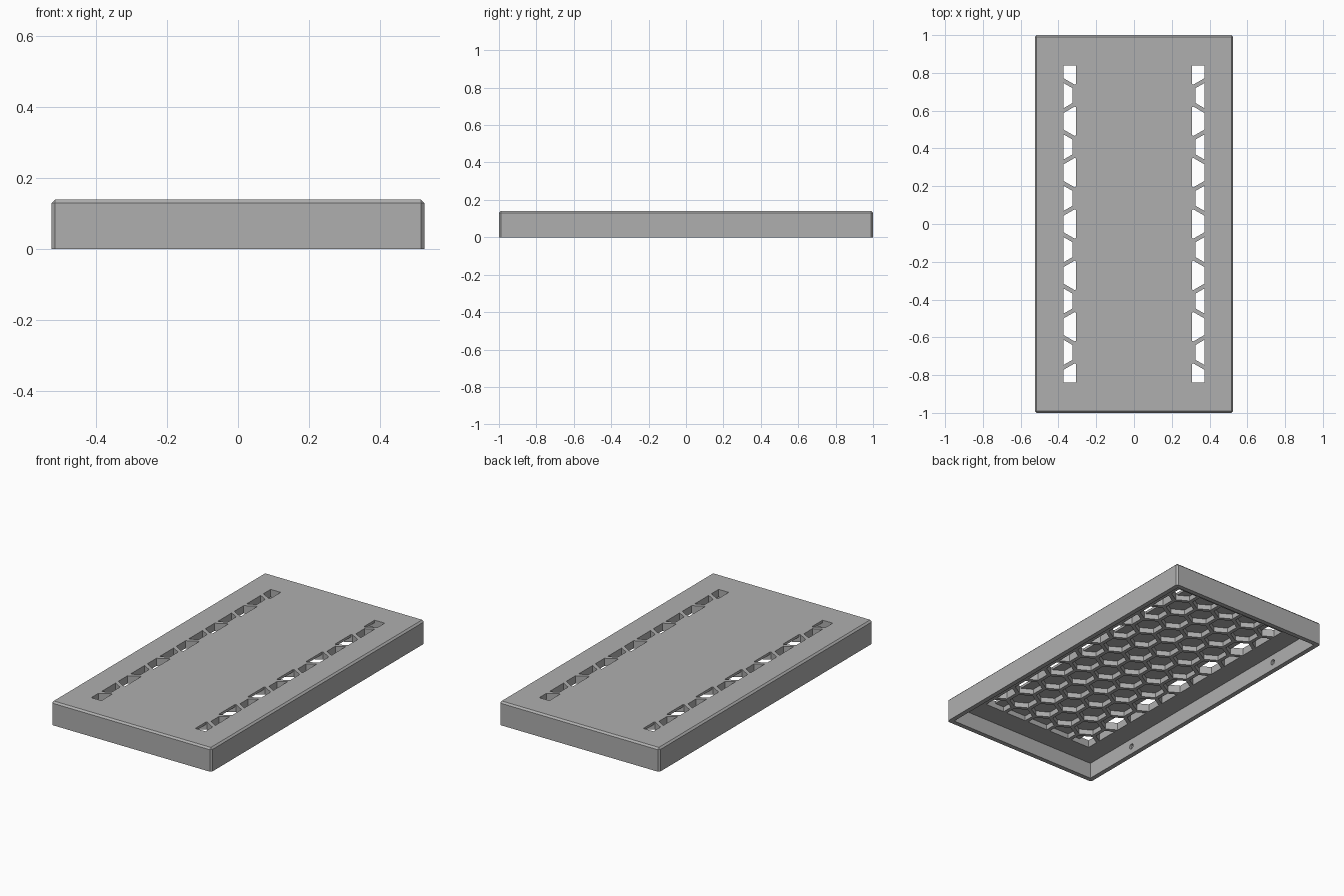
import bpy, bmesh, math

if "Cube" in bpy.data.objects:
    bpy.data.objects.remove(bpy.data.objects["Cube"], do_unlink=True)

# Overall sizes
WIDTH, LENGTH, HEIGHT = 1.05, 2.0, 0.14
WALL, CHAMFER = 0.028, 0.01
PLATE_Z, CEILING_Z = 0.095, 0.125          # underside of plate, roof of pockets
GRID_X, GRID_Y, COVER_X = 0.374, 0.84, 0.308
PITCH, HEX_FLAT = 0.157, 0.135

grey = bpy.data.materials.new("Plain grey")
grey.use_nodes = True
colour = (0.43, 0.43, 0.43, 1)
grey.diffuse_color = colour
grey.node_tree.nodes["Principled BSDF"].inputs["Base Color"].default_value = colour


def make_object(name, bm):
    bmesh.ops.recalc_face_normals(bm, faces=bm.faces)
    mesh = bpy.data.meshes.new(name)
    bm.to_mesh(mesh)
    bm.free()
    mesh.materials.append(grey)
    ob = bpy.data.objects.new(name, mesh)
    bpy.context.collection.objects.link(ob)
    return ob


def add_prism(bm, outline, z0, z1):
    low = [bm.verts.new((x, y, z0)) for x, y in outline]
    high = [bm.verts.new((x, y, z1)) for x, y in outline]
    bm.faces.new(low[::-1])
    bm.faces.new(high)
    n = len(outline)
    for i in range(n):
        j = (i + 1) % n
        bm.faces.new((low[i], low[j], high[j], high[i]))


def rectangle(x0, x1, y0, y1):
    return [(x0, y0), (x1, y0), (x1, y1), (x0, y1)]


def clip(outline, axis, limit, sign):
    """Keep the part of an outline where sign * coordinate <= sign * limit."""
    kept = []
    for a, b in zip(outline, outline[1:] + outline[:1]):
        da, db = sign * (a[axis] - limit), sign * (b[axis] - limit)
        if da <= 0:
            kept.append(a)
        if da * db < 0:
            t = da / (da - db)
            kept.append((a[0] + t * (b[0] - a[0]), a[1] + t * (b[1] - a[1])))
    return kept


def clip_box(outline, x0, x1, y0, y1):
    for axis, limit, sign in ((0, x0, -1), (0, x1, 1), (1, y0, -1), (1, y1, 1)):
        outline = clip(outline, axis, limit, sign)
    return outline


def honeycomb():
    """Staggered rows of hexagons with points along y."""
    radius = HEX_FLAT / math.sqrt(3)
    for row in range(-6, 7):
        y = row * PITCH * math.sqrt(3) / 2
        count = 6 if row % 2 else 5
        for i in range(count):
            x = (i - (count - 1) / 2) * PITCH
            yield [(x + radius * math.cos(math.radians(30 + 60 * k)),
                    y + radius * math.sin(math.radians(30 + 60 * k))) for k in range(6)]


# Outer block, chamfered everywhere except the bottom rim
bm = bmesh.new()
add_prism(bm, rectangle(-WIDTH / 2, WIDTH / 2, -LENGTH / 2, LENGTH / 2), 0, HEIGHT)
edges = [e for e in bm.edges if max(v.co.z for v in e.verts) > 0]
bmesh.ops.bevel(bm, geom=edges, offset=CHAMFER, segments=1, affect='EDGES')
cover = make_object("vented_cover", bm)

# Hollow underside
bm = bmesh.new()
inner_x, inner_y = WIDTH / 2 - WALL, LENGTH / 2 - WALL
add_prism(bm, rectangle(-inner_x, inner_x, -inner_y, inner_y), -0.05, PLATE_Z)
cavity = make_object("cavity_cutter", bm)

# Honeycomb pockets, trimmed to the grille rectangle
bm = bmesh.new()
for cell in honeycomb():
    add_prism(bm, clip_box(cell, -GRID_X, GRID_X, -GRID_Y, GRID_Y), PLATE_Z - 0.02, CEILING_Z)
pockets = make_object("pocket_cutter", bm)

# Slots where the outer cells break through the top
bm = bmesh.new()
for cell in honeycomb():
    for x0, x1 in ((-GRID_X, -COVER_X), (COVER_X, GRID_X)):
        part = clip_box(cell, x0, x1, -GRID_Y, GRID_Y)
        if len(part) > 2:
            add_prism(bm, part, PLATE_Z - 0.01, HEIGHT + 0.05)
slots = make_object("slot_cutter", bm)

# Small round dimples inside the long walls
bm = bmesh.new()
for side in (-1, 1):
    for y in (-0.615, 0.615):
        ret = bmesh.ops.create_cone(bm, cap_ends=True, segments=20,
                                    radius1=0.016, radius2=0.016, depth=0.03)
        for v in ret["verts"]:
            x, vy, z = v.co
            v.co = (side * inner_x + z, y + vy, 0.047 + x)
dimples = make_object("dimple_cutter", bm)

# Carve the cover and bake the result
cutters = (cavity, pockets, slots, dimples)
for cutter in cutters:
    mod = cover.modifiers.new(cutter.name, 'BOOLEAN')
    mod.operation = 'DIFFERENCE'
    mod.solver = 'EXACT'
    mod.object = cutter
bpy.context.view_layer.update()
depsgraph = bpy.context.evaluated_depsgraph_get()
carved = bpy.data.meshes.new_from_object(cover.evaluated_get(depsgraph))
cover.modifiers.clear()
cover.data = carved
for cutter in cutters:
    bpy.data.objects.remove(cutter, do_unlink=True)
